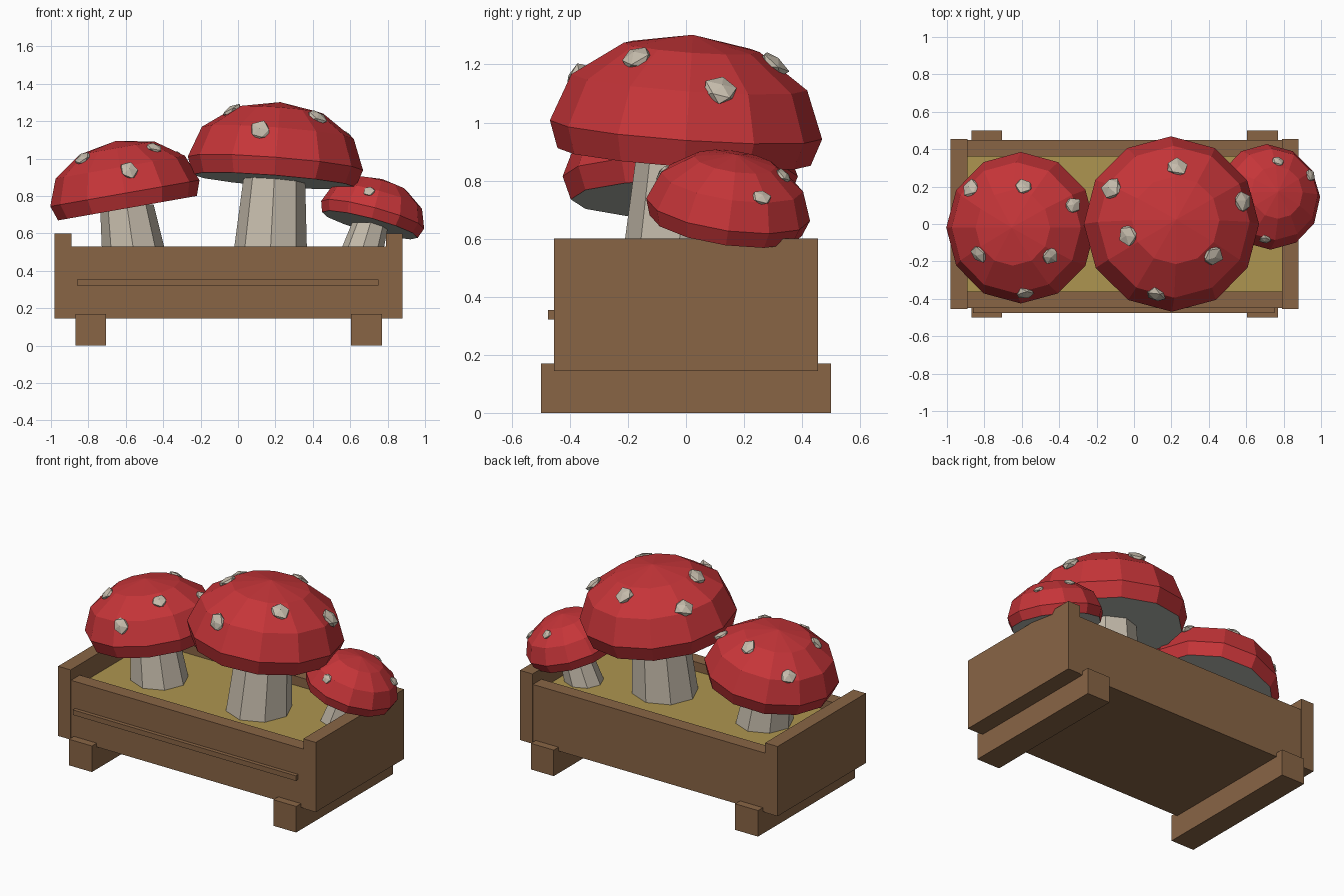
import bpy, bmesh, math, random
from mathutils import Vector, Euler, Matrix
from mathutils.bvhtree import BVHTree

random.seed(4)
cube = bpy.data.objects.get("Cube")
if cube:
    bpy.data.objects.remove(cube, do_unlink=True)


def material(name, rgb):
    mat = bpy.data.materials.new(name)
    mat.use_nodes = True
    mat.diffuse_color = (*rgb, 1)
    mat.node_tree.nodes["Principled BSDF"].inputs["Base Color"].default_value = (*rgb, 1)
    return mat


WOOD = material("brown_wood", (0.25, 0.13, 0.06))
SOIL = material("straw_soil", (0.42, 0.30, 0.08))
RED = material("red_cap", (0.56, 0.035, 0.04))
PALE = material("pale_stem", (0.56, 0.50, 0.41))
GILL = material("grey_gills", (0.48, 0.50, 0.45))


def add_object(name, bm, *mats):
    bmesh.ops.recalc_face_normals(bm, faces=bm.faces)
    mesh = bpy.data.meshes.new(name)
    bm.to_mesh(mesh)
    bm.free()
    for mat in mats:
        mesh.materials.append(mat)
    obj = bpy.data.objects.new(name, mesh)
    bpy.context.collection.objects.link(obj)
    return obj


def box(name, x, y, z, mat):
    """Box from (min, max) pairs on each axis."""
    bm = bmesh.new()
    bmesh.ops.create_cube(bm, size=1)
    for v in bm.verts:
        v.co = [lo + (c + 0.5) * (hi - lo) for c, (lo, hi) in zip(v.co, (x, y, z))]
    return add_object(name, bm, mat)


def stack_rings(rings, sides):
    """Closed surface through (centre, radius) rings."""
    bm = bmesh.new()
    loops = []
    for centre, radius in rings:
        loops.append([bm.verts.new(Vector(centre) + radius * Vector(
            (math.cos(a), math.sin(a), 0)))
            for a in (math.tau * i / sides for i in range(sides))])
    for low, high in zip(loops, loops[1:]):
        for i in range(sides):
            j = (i + 1) % sides
            bm.faces.new((low[i], low[j], high[j], high[i]))
    bm.faces.new(loops[0])
    bm.faces.new(loops[-1])
    return bm


# Planter box
for side, x in (("right", -0.98), ("left", 0.79)):
    box(side + "_end_panel", (x, x + 0.09), (-0.455, 0.455), (0.145, 0.60), WOOD)
for side, y in (("front", -0.45), ("back", 0.36)):
    box(side + "_wall", (-0.89, 0.79), (y, y + 0.09), (0.145, 0.53), WOOD)
box("floor", (-0.89, 0.79), (-0.36, 0.36), (0.145, 0.20), WOOD)
box("soil", (-0.89, 0.79), (-0.36, 0.36), (0.20, 0.47), SOIL)
box("front_rail", (-0.86, 0.75), (-0.475, -0.44), (0.322, 0.355), WOOD)
for side, x in (("right", -0.87), ("left", 0.605)):
    box(side + "_foot", (x, x + 0.165), (-0.5, 0.5), (0, 0.17), WOOD)


def mushroom(name, centre, radius, tilt, base, base_radius, spot_size, spots):
    centre = Vector(centre)
    turn = Euler([math.radians(a) for a in tilt]).to_matrix().to_4x4()

    # Stem
    top = centre - turn.to_3x3() @ Vector((0, 0, 0.15 * radius))
    stem = stack_rings([((*base, 0.45), base_radius), (top, base_radius * 0.82)], 8)
    add_object(name + "_stem", stem, PALE)

    # Faceted dome with a turned-in rim and a flat gill disc
    rings = [((0, 0, -0.2), 0.93)]
    for angle in (0, 30, 60):
        a = math.radians(angle)
        rings.append(((0, 0, 0.7 * math.sin(a)), math.cos(a)))
    cap = stack_rings(rings, 12)
    crown = max(cap.faces, key=lambda f: f.calc_center_median().z)
    pole = bmesh.ops.poke(cap, faces=[crown])["verts"][0]
    pole.co.z = 0.7
    cap.transform(Matrix.Translation(centre) @ turn @ Matrix.Scale(radius, 4))
    cap.faces.ensure_lookup_table()
    for face in cap.faces:
        face.material_index = 1 if len(face.verts) == 12 else 0
    bmesh.ops.recalc_face_normals(cap, faces=cap.faces)
    surface = BVHTree.FromBMesh(cap)
    add_object(name + "_cap", cap, RED, GILL)

    # Pebble-like spots seated on the dome
    for number, (x, y) in enumerate(spots, 1):
        hit, normal, _, _ = surface.ray_cast(Vector((x, y, 3)), Vector((0, 0, -1)))
        if hit is None:
            continue
        if normal.z < 0:
            normal = -normal
        bm = bmesh.new()
        bmesh.ops.create_icosphere(bm, subdivisions=1, radius=1)
        for v in bm.verts:
            v.co *= random.uniform(0.85, 1.15)
            v.co.z *= 0.5
        bm.transform(Matrix.Translation(hit) @ normal.to_track_quat("Z", "Y").to_matrix().to_4x4()
                     @ Matrix.Scale(spot_size, 4))
        add_object(f"{name}_spot_{number}", bm, PALE)


mushroom("tall_mushroom", (0.2, 0, 0.975), 0.47, (-4, 4.5, 0), (0.17, -0.03), 0.2, 0.06,
         [(0.23, 0.30), (-0.12, 0.19), (0.58, 0.12), (-0.03, -0.06), (0.42, -0.17), (0.12, -0.38)])
mushroom("right_mushroom", (-0.605, -0.02, 0.815), 0.405, (0, -10, 0), (-0.55, -0.02), 0.175, 0.05,
         [(-0.87, 0.19), (-0.59, 0.20), (-0.33, 0.10), (-0.83, -0.16), (-0.45, -0.17), (-0.585, -0.37)])
mushroom("small_mushroom", (0.72, 0.145, 0.7), 0.285, (-8, 15, 0), (0.645, 0.12), 0.12, 0.033,
         [(0.77, 0.335), (0.94, 0.26), (0.70, -0.08)])
